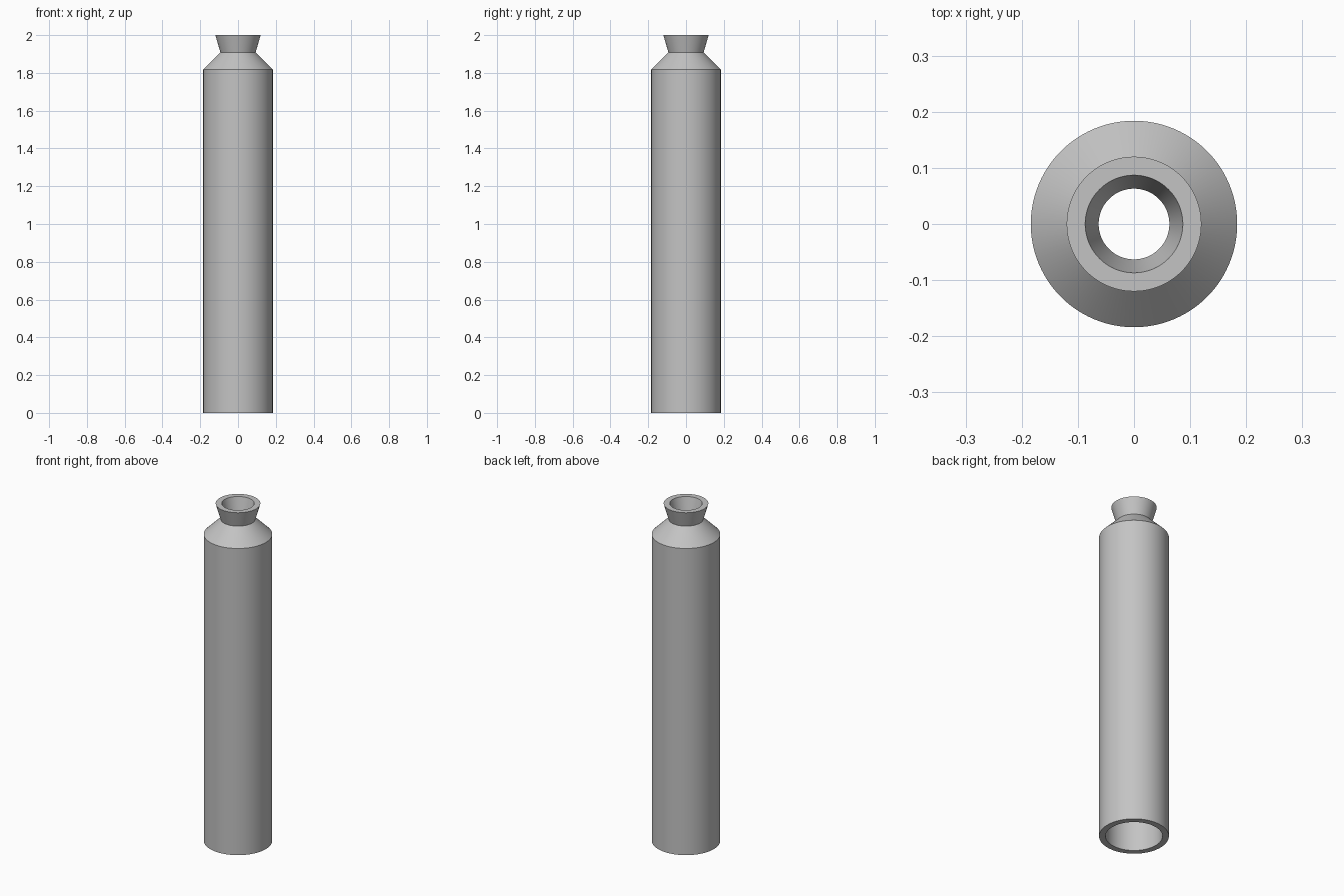
import bpy
import bmesh
import math

cube = bpy.data.objects.get("Cube")
if cube:
    bpy.data.objects.remove(cube, do_unlink=True)

SEGMENTS = 96

# Single grey material
grey = bpy.data.materials.new("light grey")
grey.use_nodes = True
grey.diffuse_color = (0.55, 0.55, 0.55, 1)
grey.node_tree.nodes["Principled BSDF"].inputs["Base Color"].default_value = (0.55, 0.55, 0.55, 1)

# Closed wall section (radius, height): up the outside, down the bore
wall = [
    (0.184, 0), (0.184, 1.818), (0.093, 1.908), (0.12, 2),
    (0.087, 2), (0.063, 1.9), (0.15, 1.804), (0.15, 0),
]


def lathe(name, section, material):
    """Revolve a closed section around z into a hollow solid."""
    bm = bmesh.new()
    rings = []
    for radius, z in section:
        rings.append([bm.verts.new((radius * math.cos(a), radius * math.sin(a), z))
                      for a in (math.tau * i / SEGMENTS for i in range(SEGMENTS))])
    for k, ring in enumerate(rings):
        upper = rings[(k + 1) % len(rings)]
        for i in range(SEGMENTS):
            j = (i + 1) % SEGMENTS
            bm.faces.new((ring[i], ring[j], upper[j], upper[i]))
    bmesh.ops.recalc_face_normals(bm, faces=bm.faces)
    mesh = bpy.data.meshes.new(name)
    bm.to_mesh(mesh)
    bm.free()
    mesh.materials.append(material)
    obj = bpy.data.objects.new(name, mesh)
    bpy.context.collection.objects.link(obj)
    return obj


# Tube with sloped shoulder and flared mouth
tube = lathe("hollow_tube", wall, grey)
bpy.ops.object.select_all(action="DESELECT")
tube.select_set(True)
bpy.context.view_layer.objects.active = tube
bpy.ops.object.shade_smooth_by_angle(angle=math.radians(25))
